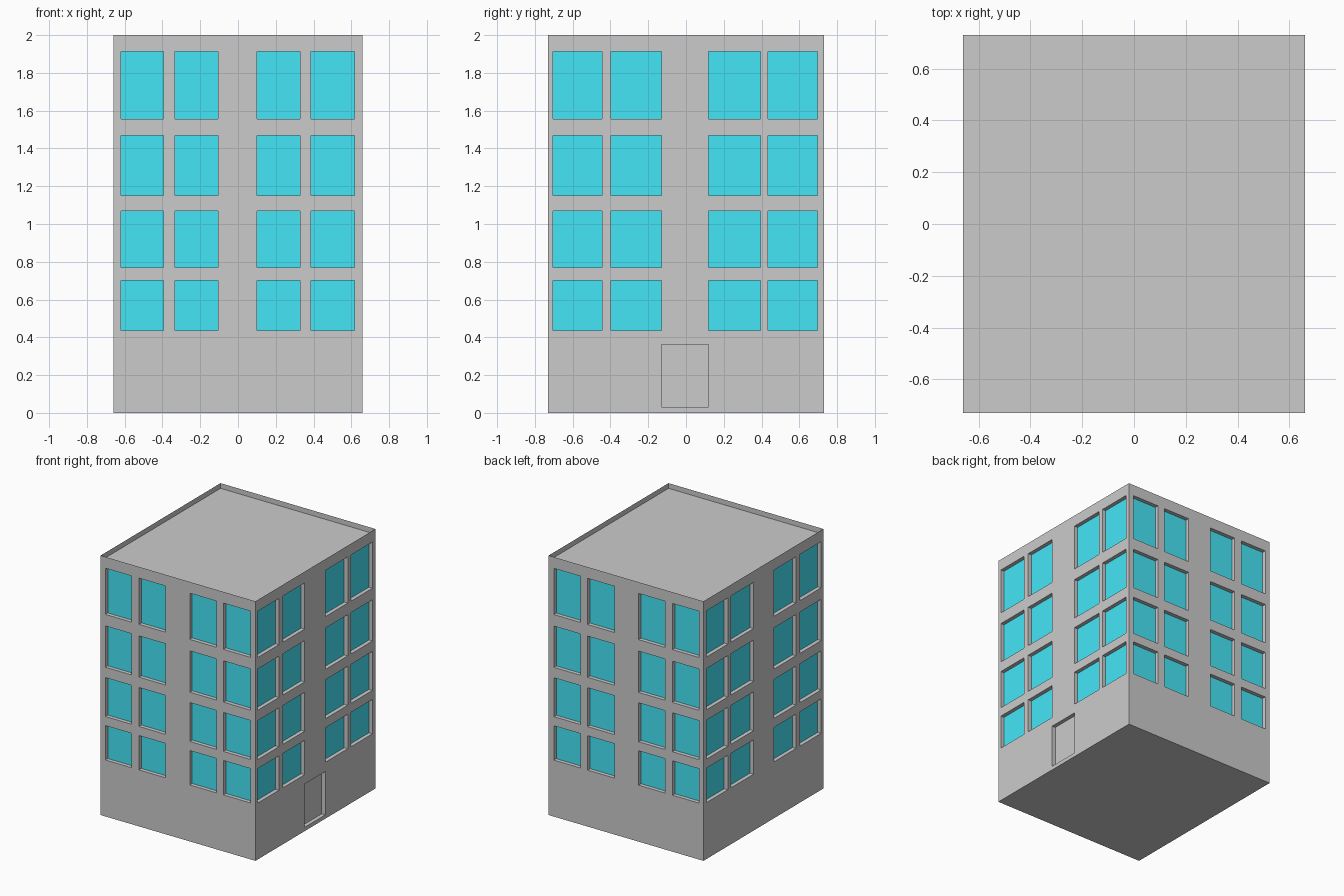
import bpy
import bmesh
from mathutils import Matrix

if "Cube" in bpy.data.objects:
    bpy.data.objects.remove(bpy.data.objects["Cube"])

HX, HY, H = 0.66, 0.73, 2.0      # half width, half depth, height
RECESS, RIM, DROP = 0.03, 0.043, 0.04

X_COLS = [(-0.62, -0.395), (-0.333, -0.107), (0.10, 0.328), (0.387, 0.616)]
Y_COLS = [(-0.703, -0.445), (-0.397, -0.13), (0.12, 0.394), (0.434, 0.695)]
ROWS = [(0.435, 0.70), (0.77, 1.07), (1.15, 1.468), (1.557, 1.913)]
DOOR = ((-0.13, 0.12), (0.03, 0.363))


def material(name, color):
    mat = bpy.data.materials.new(name)
    mat.diffuse_color = (*color, 1)
    mat.use_nodes = True
    mat.node_tree.nodes["Principled BSDF"].inputs["Base Color"].default_value = mat.diffuse_color
    return mat


def finish(name, bm, mat=None):
    bmesh.ops.remove_doubles(bm, verts=bm.verts, dist=1e-5)
    mesh = bpy.data.meshes.new(name)
    bm.to_mesh(mesh)
    bm.free()
    obj = bpy.data.objects.new(name, mesh)
    bpy.context.collection.objects.link(obj)
    if mat:
        mesh.materials.append(mat)


def quad(bm, place, points):
    return bm.faces.new([bm.verts.new(place(*p)) for p in points])


def rect(u, z, d):
    return [(u[0], z[0], d), (u[1], z[0], d), (u[1], z[1], d), (u[0], z[1], d)]


def wall(place, half, cols, door=None):
    """Flat wall split into cells, with recessed openings closed by panes."""
    openings = {(c, r): windows for c in cols for r in ROWS}
    if door:
        openings[door] = doors
    us = sorted({-half, half, *(v for c, _ in openings for v in c)})
    zs = sorted({0, H, *(v for _, r in openings for v in r)})
    for u in zip(us, us[1:]):
        for z in zip(zs, zs[1:]):
            pane = openings.get((u, z))
            if pane is None:
                quad(walls, place, rect(u, z, 0))
                continue
            outer, inner = rect(u, z, 0), rect(u, z, RECESS)
            quad(pane, place, inner)
            for i in range(4):
                j = (i + 1) % 4
                quad(walls, place, [outer[i], outer[j], inner[j], inner[i]])


walls, windows, doors = bmesh.new(), bmesh.new(), bmesh.new()

# Four sides: u runs along the wall, d goes inward
wall(lambda u, z, d: (u, -HY + d, z), HX, X_COLS)
wall(lambda u, z, d: (HX - d, u, z), HY, Y_COLS, DOOR)
mirror_x = [(-b, -a) for a, b in reversed(X_COLS)]
mirror_y = [(-b, -a) for a, b in reversed(Y_COLS)]
wall(lambda u, z, d: (-u, HY - d, z), HX, mirror_x)
wall(lambda u, z, d: (-HX + d, -u, z), HY, mirror_y)

# Underside
quad(walls, lambda x, y, z: (x, -y, z), rect((-HX, HX), (-HY, HY), 0))

finish("walls", walls)
finish("windows", windows, material("glass", (0.06, 0.79, 0.93)))
finish("door", doors, material("door_grey", (0.72, 0.72, 0.72)))

# Roof with a low parapet rim
roof = bmesh.new()
top = quad(roof, lambda x, y, z: (x, y, z), rect((-HX, HX), (-HY, HY), H))
bmesh.ops.inset_region(roof, faces=[top], thickness=RIM, use_even_offset=True)
floor = bmesh.ops.extrude_discrete_faces(roof, faces=[top])["faces"][0]
bmesh.ops.transform(roof, matrix=Matrix.Translation((0, 0, -DROP)), verts=floor.verts)
finish("roof", roof)
